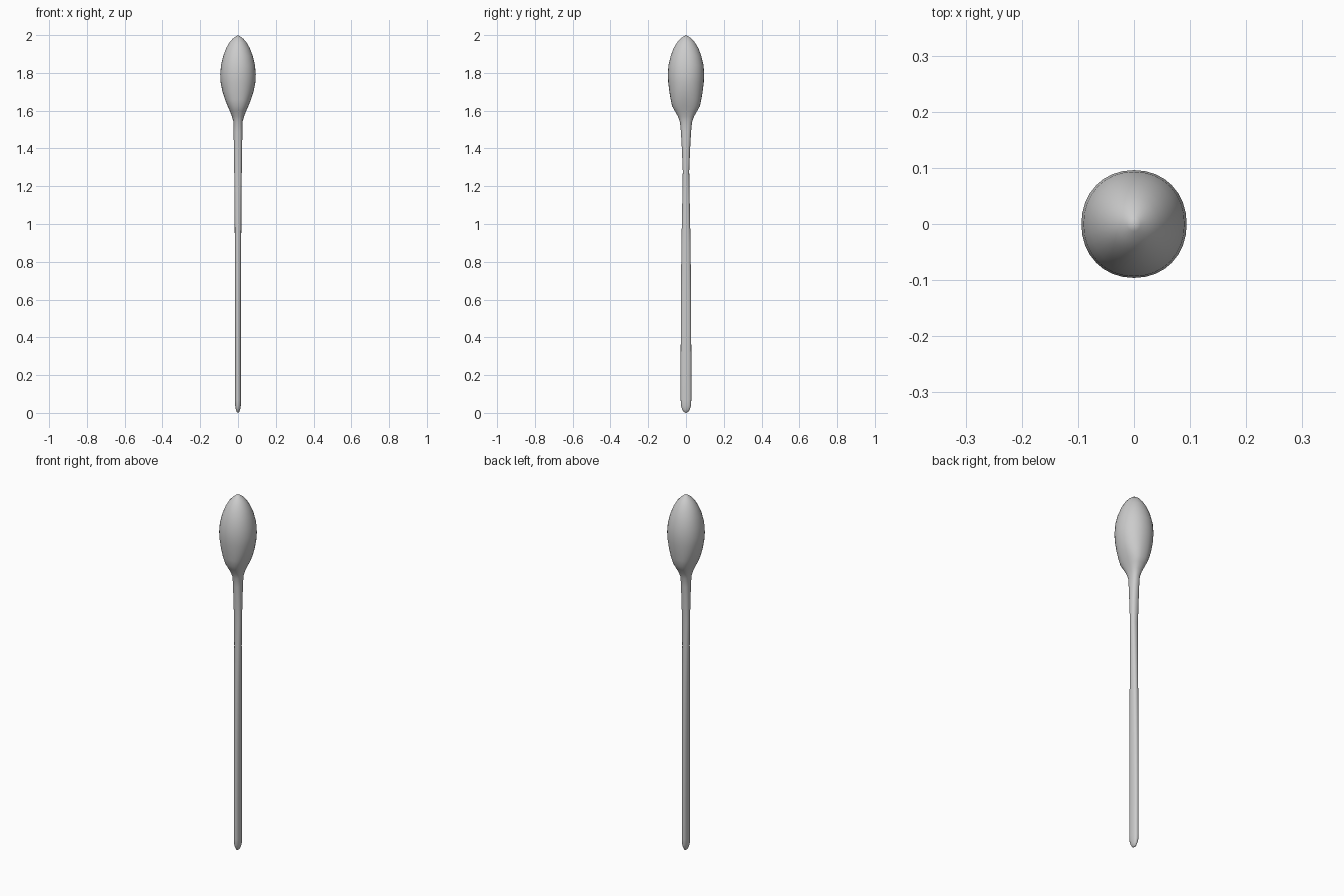
import bpy, bmesh
from math import sin, cos, pi, copysign

if "Cube" in bpy.data.objects:
    bpy.data.objects.remove(bpy.data.objects["Cube"])

SIDES = 32


def loft(name, rings, tip_low, tip_high):
    """Skin stacked super-elliptical rings: (z, half_x, half_y, squareness)."""
    bm = bmesh.new()
    loops = []
    for z, rx, ry, n in rings:
        loop = []
        for i in range(SIDES):
            c, s = cos(2 * pi * i / SIDES), sin(2 * pi * i / SIDES)
            x = copysign(abs(c) ** (2 / n), c) * rx
            y = copysign(abs(s) ** (2 / n), s) * ry
            loop.append(bm.verts.new((x, y, z)))
        loops.append(loop)
    for a, b in zip(loops, loops[1:]):
        for i in range(SIDES):
            j = (i + 1) % SIDES
            bm.faces.new((a[i], a[j], b[j], b[i]))
    low = bm.verts.new((0, 0, tip_low))
    high = bm.verts.new((0, 0, tip_high))
    for i in range(SIDES):
        j = (i + 1) % SIDES
        bm.faces.new((low, loops[0][j], loops[0][i]))
        bm.faces.new((high, loops[-1][i], loops[-1][j]))
    bmesh.ops.recalc_face_normals(bm, faces=bm.faces)
    mesh = bpy.data.meshes.new(name)
    bm.to_mesh(mesh)
    bm.free()
    for p in mesh.polygons:
        p.use_smooth = True
    obj = bpy.data.objects.new(name, mesh)
    bpy.context.collection.objects.link(obj)
    return obj


# Slim flattened handle flowing through the neck into the egg-shaped head
loft("handle_and_head", [
    # rounded handle end
    (0.005, 0.007, 0.012, 2), (0.02, 0.012, 0.021, 2),
    (0.04, 0.015, 0.027, 2.2), (0.07, 0.016, 0.028, 2.3),
    # handle
    (0.30, 0.015, 0.028, 2.3), (0.60, 0.016, 0.027, 2.3),
    (0.90, 0.017, 0.024, 2.3), (1.15, 0.018, 0.019, 2.3),
    (1.28, 0.020, 0.017, 2.3), (1.40, 0.022, 0.022, 2.3),
    # neck
    (1.49, 0.023, 0.027, 2.3), (1.54, 0.024, 0.032, 2.3),
    (1.57, 0.032, 0.043, 2.4), (1.60, 0.044, 0.060, 2.5),
    (1.625, 0.055, 0.074, 2.5),
    # head
    (1.66, 0.069, 0.081, 2.4), (1.70, 0.082, 0.088, 2.2),
    (1.75, 0.092, 0.094, 2.1), (1.79, 0.094, 0.096, 2.1),
    (1.84, 0.090, 0.093, 2.1), (1.89, 0.078, 0.081, 2.1),
    (1.93, 0.063, 0.066, 2), (1.96, 0.046, 0.048, 2),
    (1.98, 0.029, 0.031, 2), (1.993, 0.012, 0.013, 2),
], 0.0, 2.0)
